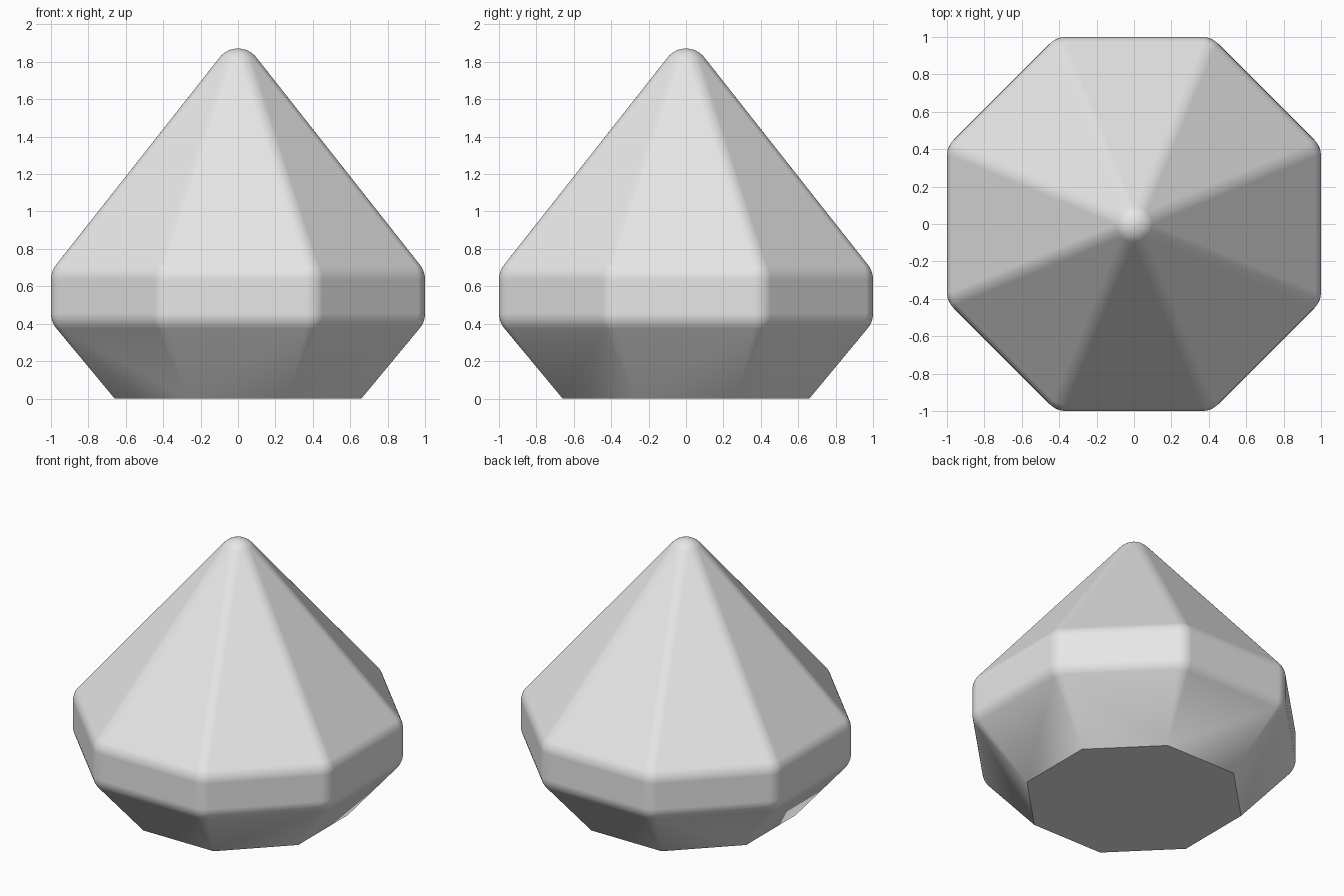
import bpy, bmesh, math
from mathutils import Vector

cube = bpy.data.objects.get("Cube")
if cube:
    bpy.data.objects.remove(cube, do_unlink=True)

SIDES = 8
STEP = math.tau / SIDES
R = 0.125                      # edge rounding radius
BASE_A = 0.66                  # base apothem (girdle apothem is 1)
Z_LOW, Z_HIGH, Z_TIP = 0.41, 0.68, 1.948
CROWN = Z_TIP - Z_HIGH         # crown rise per unit
LOWER = Z_LOW / (1 - BASE_A)   # pavilion rise per unit
N = 6                          # rounding segments


def ring(angle, radius, z):
    return Vector((math.cos(angle) * radius, math.sin(angle) * radius, z))


def facet_normal(k, rise, tilt):
    """Outward normal of side k; tilt is 1 (crown), 0 (girdle), -1 (pavilion)."""
    return ring(k * STEP, rise if tilt else 1, tilt).normalized()


def rounded_patch(bm, centre, a, b, c, d):
    """Points of a ball of radius R between four facet normals."""
    for i in range(N + 1):
        for j in range(N + 1):
            u, v = i / N, j / N
            n = a.lerp(b, u).lerp(c.lerp(d, u), v).normalized()
            bm.verts.new(centre + n * R)


bm = bmesh.new()
up = Vector((0, 0, 1))
crown_len = math.hypot(1, CROWN)
lower_len = math.hypot(1, LOWER)
tip_centre = Vector((0, 0, Z_TIP - R * crown_len))
corner = 1 / math.cos(STEP / 2)

for k in range(SIDES):
    angle = (k + 0.5) * STEP
    s1, s2 = (facet_normal(i, 1, 0) for i in (k, k + 1))
    c1, c2 = (facet_normal(i, CROWN, 1) for i in (k, k + 1))
    l1, l2 = (facet_normal(i, LOWER, -1) for i in (k, k + 1))
    high = ring(angle, (1 - R) * corner, Z_HIGH - R * (crown_len - CROWN))
    low = ring(angle, (1 - R) * corner, Z_LOW + R * (lower_len - LOWER))
    rounded_patch(bm, high, s1, s2, c1, c2)
    rounded_patch(bm, low, s1, s2, l1, l2)
    rounded_patch(bm, tip_centre, c1, c2, up, up)
    bm.verts.new(ring(angle, BASE_A * corner, 0))   # sharp base corner

# Wrap the points into the gem body and merge the flat facets
bmesh.ops.remove_doubles(bm, verts=bm.verts[:], dist=0.0005)
hull = bmesh.ops.convex_hull(bm, input=bm.verts[:])
spare = {v for v in hull["geom_interior"] + hull["geom_unused"]
         if isinstance(v, bmesh.types.BMVert)}
bmesh.ops.delete(bm, geom=list(spare), context='VERTS')
bmesh.ops.dissolve_limit(bm, angle_limit=math.radians(0.4),
                         verts=bm.verts[:], edges=bm.edges[:])
bmesh.ops.recalc_face_normals(bm, faces=bm.faces[:])

# Smooth everywhere, with a crisp rim around the flat base
for f in bm.faces:
    f.smooth = True
for e in bm.edges:
    e.smooth = not all(v.co.z < 0.001 for v in e.verts)

mesh = bpy.data.meshes.new("gem_body")
bm.to_mesh(mesh)
bm.free()
gem = bpy.data.objects.new("gem_body", mesh)
bpy.context.collection.objects.link(gem)

weighted = gem.modifiers.new("flat_facets", 'WEIGHTED_NORMAL')
weighted.mode = 'FACE_AREA'
weighted.weight = 100
weighted.keep_sharp = True

# Plain grey
grey = bpy.data.materials.new("light_grey")
grey.use_nodes = True
colour = (0.8, 0.8, 0.8, 1)
grey.diffuse_color = colour
for node in grey.node_tree.nodes:
    if node.type == 'BSDF_PRINCIPLED':
        node.inputs["Base Color"].default_value = colour
mesh.materials.append(grey)
